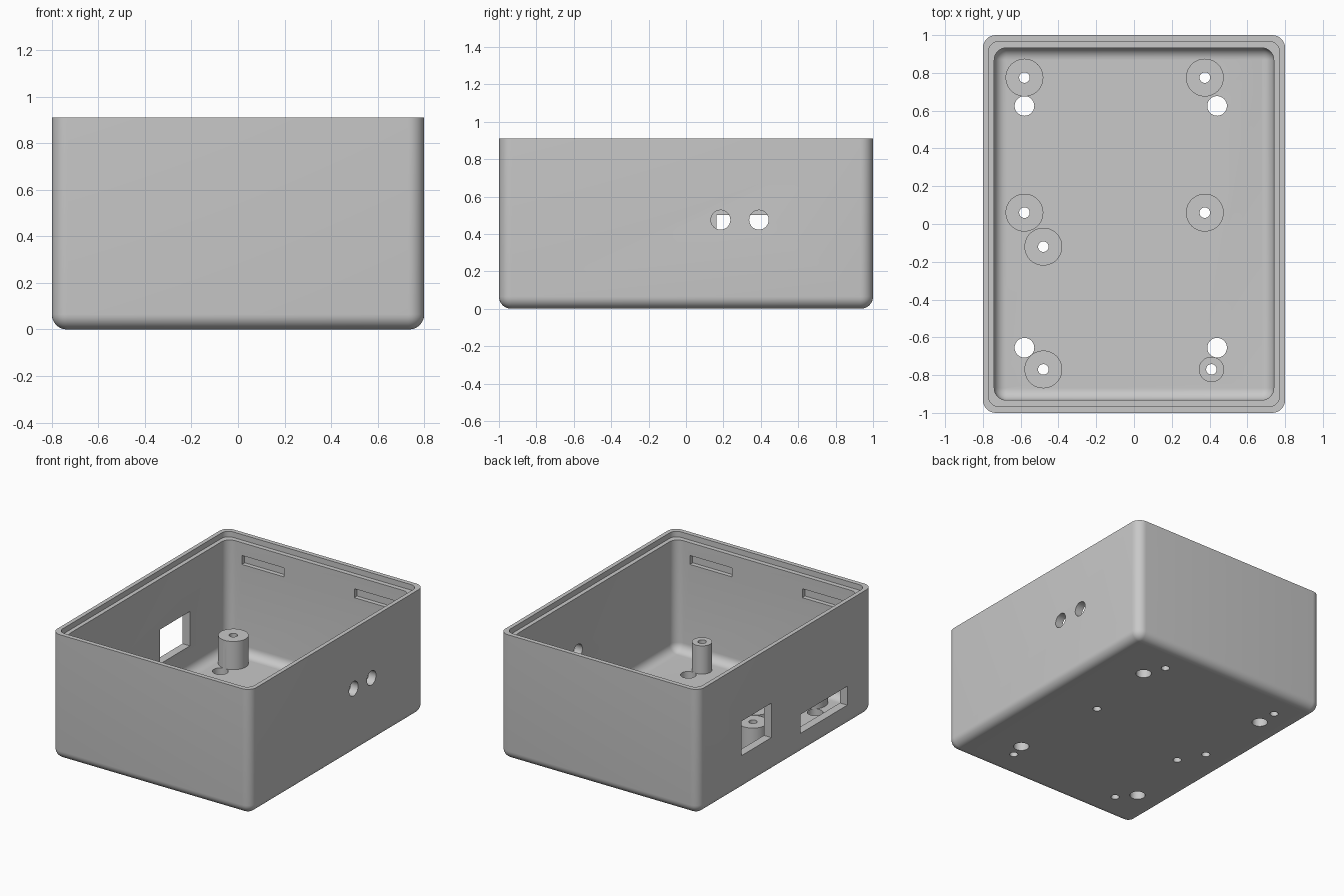
import bpy, bmesh, math
from mathutils import Matrix, Vector

if "Cube" in bpy.data.objects:
    bpy.data.objects.remove(bpy.data.objects["Cube"])

grey = bpy.data.materials.new("plain grey plastic")
grey.diffuse_color = (0.58, 0.58, 0.58, 1)
grey.use_nodes = True
grey.node_tree.nodes["Principled BSDF"].inputs["Base Color"].default_value = grey.diffuse_color


def finish(bm, name):
    bmesh.ops.recalc_face_normals(bm, faces=bm.faces)
    me = bpy.data.meshes.new(name)
    bm.to_mesh(me)
    bm.free()
    ob = bpy.data.objects.new(name, me)
    bpy.context.collection.objects.link(ob)
    me.materials.append(grey)
    return ob


def ring(bm, hx, hy, r, z, n=8):
    """Loop of vertices around a rounded rectangle."""
    vs = []
    for q, (sx, sy) in enumerate([(1, 1), (-1, 1), (-1, -1), (1, -1)]):
        for i in range(n + 1):
            a = (q + i / n) * math.pi / 2
            vs.append(bm.verts.new((sx * (hx - r) + r * math.cos(a),
                                    sy * (hy - r) + r * math.sin(a), z)))
    return vs


def cylinder(bm, center, r, depth, along_x=False):
    m = Matrix.Translation(center)
    if along_x:
        m = m @ Matrix.Rotation(math.pi / 2, 4, 'Y')
    bmesh.ops.create_cone(bm, cap_ends=True, segments=40, radius1=r, radius2=r,
                          depth=depth, matrix=m)


def block(bm, lo, hi):
    lo, hi = Vector(lo), Vector(hi)
    m = Matrix.Translation((lo + hi) / 2) @ Matrix.Diagonal((*(hi - lo), 1))
    bmesh.ops.create_cube(bm, size=1, matrix=m)


def fillet(bm, hx, hy, corner, r, z0, n=8):
    """Loops from the flat bottom up to the vertical wall."""
    out = []
    for i in range(n + 1):
        a = i / n * math.pi / 2
        d = r * (1 - math.sin(a))
        out.append(ring(bm, hx - d, hy - d, corner - d, z0 + r * (1 - math.cos(a))))
    return out


TOP, LEDGE, FLOOR, POST_TOP = 0.91, 0.87, 0.065, 0.27

# Shell: outside wall, rim, lid ledge, inside wall and floor as one skin
bm = bmesh.new()
loops = fillet(bm, 0.8, 1.0, 0.068, 0.065, 0)
loops += [ring(bm, 0.8, 1.0, 0.068, TOP),
          ring(bm, 0.77, 0.967, 0.055, TOP),
          ring(bm, 0.77, 0.967, 0.055, LEDGE),
          ring(bm, 0.74, 0.933, 0.065, LEDGE)]
loops += reversed(fillet(bm, 0.74, 0.933, 0.065, 0.062, FLOOR))
for a, b in zip(loops, loops[1:]):
    for i in range(len(a)):
        j = (i + 1) % len(a)
        bm.faces.new((a[i], a[j], b[j], b[i]))
bm.faces.new(loops[0])
bm.faces.new(loops[-1])
box = finish(bm, "enclosure_box")

# Mounting posts
posts = [(-0.58, 0.775, 0.1), (0.375, 0.775, 0.1), (-0.58, 0.06, 0.1),
         (0.375, 0.06, 0.1), (-0.48, -0.12, 0.1), (-0.48, -0.77, 0.1),
         (0.41, -0.77, 0.067)]
bm = bmesh.new()
for x, y, r in posts:
    cylinder(bm, (x, y, (0.03 + POST_TOP) / 2), r, POST_TOP - 0.03)
post_ob = finish(bm, "mounting_posts")

# Cutters: screw holes, floor holes, cable holes, ports and lid slots
bm = bmesh.new()
for x, y, r in posts:
    cylinder(bm, (x, y, 0.15), 0.028, 0.5)
for x in (-0.58, 0.44):
    for y in (0.625, -0.655):
        cylinder(bm, (x, y, 0.05), 0.052, 0.3)
for y in (0.185, 0.39):
    cylinder(bm, (0.77, y, 0.475), 0.052, 0.2, True)
block(bm, (-0.9, 0.162, 0.252), (-0.7, 0.505, 0.502))
block(bm, (-0.9, -0.71, 0.155), (-0.7, -0.17, 0.292))
for s in (-1, 1):
    for x0, x1 in ((-0.622, -0.282), (0.282, 0.622)):
        ya, yb = sorted((s * 0.9, s * 0.965))
        block(bm, (x0, ya, 0.712), (x1, yb, 0.777))
cut_ob = finish(bm, "opening_cutters")

# Join the posts, cut the openings, then remove the helpers
bpy.context.view_layer.objects.active = box
box.select_set(True)
for helper, op in ((post_ob, 'UNION'), (cut_ob, 'DIFFERENCE')):
    helper.hide_render = True
    mod = box.modifiers.new(op.lower(), 'BOOLEAN')
    mod.object, mod.operation, mod.solver = helper, op, 'EXACT'
    bpy.ops.object.modifier_apply(modifier=mod.name)
    bpy.data.objects.remove(helper)
bpy.ops.object.shade_smooth_by_angle(angle=math.radians(30))
